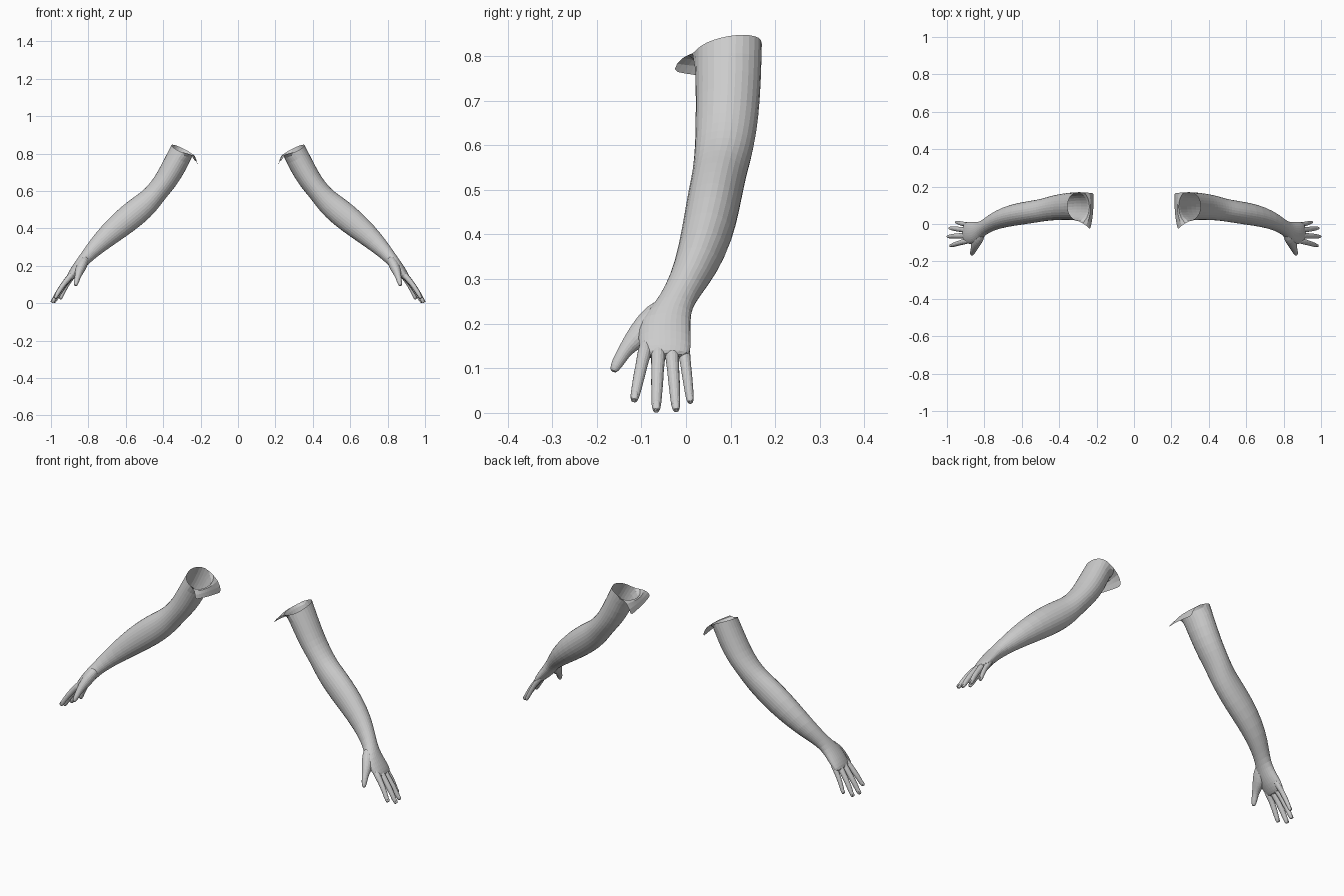
import bpy, bmesh
from math import cos, sin, pi, tau
from mathutils import Vector as V

if "Cube" in bpy.data.objects:
    bpy.data.objects.remove(bpy.data.objects["Cube"])


def finish(name, bm):
    """Turn a bmesh into a mirrored, once-subdivided object with flat facets."""
    bmesh.ops.recalc_face_normals(bm, faces=bm.faces)
    me = bpy.data.meshes.new(name)
    bm.to_mesh(me)
    bm.free()
    ob = bpy.data.objects.new(name, me)
    bpy.context.collection.objects.link(ob)
    ob.modifiers.new("mirror", 'MIRROR').use_axis = (True, False, False)
    sub = ob.modifiers.new("subdivide", 'SUBSURF')
    sub.levels = sub.render_levels = 1
    return ob


def loft(bm, sections, sides, flat=False, cap_start=False):
    """Skin elliptical rings (x, y, z, half width, half thickness) along a path."""
    pts = [V(s[:3]) for s in sections]
    grow = 3 / (2 + cos(tau / sides))      # offsets subdivision shrinkage
    rings = []
    for i, s in enumerate(sections):
        t = pts[min(i + 1, len(pts) - 1)] - pts[max(i - 1, 0)]
        if flat:
            t.y = 0
        t.normalize()
        u = (V((0, 1, 0)) - t * t.y).normalized()
        n = t.cross(u)
        rings.append([bm.verts.new(pts[i] + (u * s[3] * cos(a) + n * s[4] * sin(a)) * grow)
                      for a in (tau * k / sides for k in range(sides))])
    for a, b in zip(rings, rings[1:]):
        for k in range(sides):
            j = (k + 1) % sides
            bm.faces.new((a[k], a[j], b[j], b[k]))
    bm.faces.new(rings[-1])
    if cap_start:
        bm.faces.new(rings[0])
    return rings


# Arm from the open shoulder down to the knuckles
SIDES = 14
arm = bmesh.new()
rings = loft(arm, [
    (.300, .095, .818, .075, .062),
    (.338, .095, .738, .073, .065),
    (.383, .092, .660, .070, .061),
    (.418, .088, .615, .067, .058),
    (.449, .083, .577, .064, .059),
    (.480, .076, .543, .061, .064),
    (.514, .070, .513, .060, .069),
    (.575, .060, .463, .060, .072),
    (.650, .048, .402, .058, .066),
    (.730, .025, .331, .050, .053),
    (.785, -.006, .275, .042, .040),
    (.818, -.030, .238, .043, .034),
    (.845, -.048, .204, .057, .031),
    (.875, -.048, .167, .059, .027),
    (.899, -.047, .138, .057, .020),
    (.909, -.047, .124, .050, .013)], SIDES, flat=True)

# Slanted shoulder opening
for v in rings[0]:
    v.co.z += .17 * (v.co.y - .095)

# Armpit flap curling off the inner half of the opening
prev = rings[0][SIDES // 2:] + rings[0][:1]
for x, y0, y1, z0, z1 in [(.230, -.008, .165, .800, .795), (.216, -.034, .168, .766, .735)]:
    row = []
    for k in range(len(prev)):
        f = k / (len(prev) - 1)
        row.append(arm.verts.new((x + .020 * (1 - f) ** 3, y0 + (y1 - y0) * f, z0 + (z1 - z0) * f)))
    for k in range(len(prev) - 1):
        arm.faces.new((prev[k], prev[k + 1], row[k + 1], row[k]))
    prev = row
finish("arm", arm)

# Four fingers: knuckle, tip, radius
fingers = {
    "index_finger": ((.876, -.086, .165), (.980, -.117, .025), .0125),
    "middle_finger": ((.880, -.061, .163), (.994, -.067, .002), .0130),
    "ring_finger": ((.878, -.034, .163), (.984, -.022, .003), .0125),
    "little_finger": ((.866, -.009, .170), (.950, .010, .021), .0110)}
OUT = V((.82, 0, .57))       # direction of the back of the hand
for name, (a, b, r) in fingers.items():
    a, b = V(a), V(b)
    bm = bmesh.new()
    secs = []
    for f, w in [(0, 1.1), (.22, 1.3), (.42, 1.05), (.58, 1.06), (.75, .93), (.92, .85), (1.01, .5)]:
        p = a.lerp(b, f) + OUT * .007 * sin(pi * f)
        secs.append((*p, r * w, r * w))
    loft(bm, secs, 8, cap_start=True)
    # Fingernail
    nail = [(*(a.lerp(b, f) + OUT * (.6 * r + .007 * sin(pi * f))), r * w, r * .3)
            for f, w in [(.86, .45), (.92, .6), (1.01, .55)]]
    loft(bm, nail, 6, cap_start=True)
    finish(name, bm)

# Thumb with its fleshy base blending into the wrist
bm = bmesh.new()
loft(bm, [
    (.812, -.038, .245, .022, .020),
    (.828, -.066, .215, .034, .027),
    (.842, -.092, .186, .032, .027),
    (.851, -.118, .162, .023, .021),
    (.857, -.136, .141, .016, .016),
    (.862, -.148, .121, .0145, .014),
    (.866, -.158, .104, .012, .011),
    (.869, -.164, .091, .007, .006)], 10, cap_start=True)
finish("thumb", bm)
